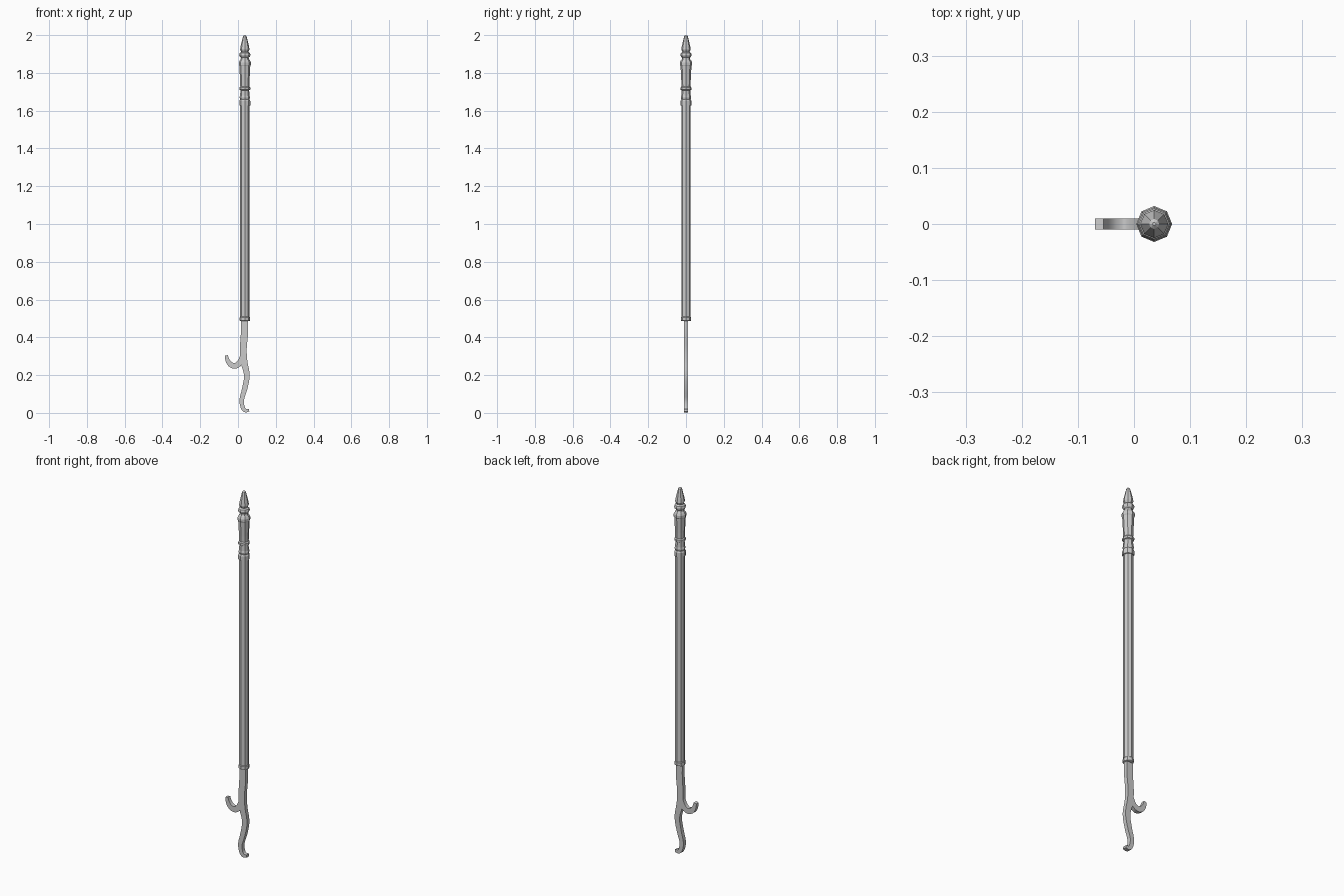
import bpy, bmesh, math
from mathutils import Vector

if "Cube" in bpy.data.objects:
    bpy.data.objects.remove(bpy.data.objects["Cube"])

CX = 0.036      # axis of the pole
SIDES = 8


def finish(name, bm):
    bmesh.ops.recalc_face_normals(bm, faces=bm.faces)
    mesh = bpy.data.meshes.new(name)
    bm.to_mesh(mesh)
    bm.free()
    ob = bpy.data.objects.new(name, mesh)
    bpy.context.collection.objects.link(ob)
    return ob


def lathe(name, profile):
    """Octagonal turned part from (radius, z) pairs, capped at both ends."""
    bm = bmesh.new()
    rings = []
    for r, z in profile:
        rings.append([bm.verts.new((CX + r * math.cos(i * math.tau / SIDES),
                                    r * math.sin(i * math.tau / SIDES), z))
                      for i in range(SIDES)])
    for a, b in zip(rings, rings[1:]):
        for i in range(SIDES):
            j = (i + 1) % SIDES
            bm.faces.new((a[i], a[j], b[j], b[i]))
    bm.faces.new(rings[0])
    bm.faces.new(rings[-1])
    return finish(name, bm)


def catmull(pts, steps=3):
    p = [Vector(q) for q in pts]
    p = [2 * p[0] - p[1]] + p + [2 * p[-1] - p[-2]]
    out = []
    for a, b, c, d in zip(p, p[1:], p[2:], p[3:]):
        for s in range(steps):
            t = s / steps
            out.append(0.5 * (2 * b + (c - a) * t + (2 * a - 5 * b + 4 * c - d) * t * t
                              + (3 * b - a - 3 * c + d) * t ** 3))
    return out + [p[-2]]


def flat_bar(name, pts, half_depth):
    """Curved flat bar along (x, z, half width) points."""
    line = catmull(pts)
    bm = bmesh.new()
    rings = []
    for i, q in enumerate(line):
        t = line[min(i + 1, len(line) - 1)] - line[max(i - 1, 0)]
        n = Vector((-t.y, t.x)).normalized() * q.z
        rings.append([bm.verts.new((q.x + s * n.x, y, q.y + s * n.y))
                      for s, y in ((1, -half_depth), (-1, -half_depth),
                                   (-1, half_depth), (1, half_depth))])
    for a, b in zip(rings, rings[1:]):
        for i in range(4):
            j = (i + 1) % 4
            bm.faces.new((a[i], a[j], b[j], b[i]))
    bm.faces.new(rings[0])
    bm.faces.new(rings[-1])
    ob = finish(name, bm)
    bpy.ops.object.select_all(action='DESELECT')
    ob.select_set(True)
    bpy.context.view_layer.objects.active = ob
    bpy.ops.object.shade_smooth_by_angle(angle=math.radians(40))
    return ob


# Pole shaft with its lower ferrule
lathe("shaft", [(0.022, 0.486), (0.027, 0.488), (0.027, 0.506), (0.0245, 0.509),
                (0.0245, 1.632)])

# Turned handle: collar, ring, grip and flange
lathe("handle", [(0.024, 1.626), (0.029, 1.628), (0.029, 1.652), (0.025, 1.660),
                 (0.028, 1.670), (0.025, 1.680), (0.023, 1.708), (0.029, 1.711),
                 (0.029, 1.722), (0.024, 1.728), (0.025, 1.760), (0.029, 1.838),
                 (0.032, 1.843), (0.032, 1.856), (0.027, 1.866), (0.022, 1.872),
                 (0.020, 1.884)])

# Finial: bead and pointed bud
lathe("finial", [(0.020, 1.880), (0.027, 1.886), (0.030, 1.895), (0.027, 1.905),
                 (0.019, 1.911), (0.025, 1.924), (0.022, 1.942), (0.013, 1.980),
                 (0.009, 1.995), (0.003, 2.000)])

# Iron stem with curled foot
flat_bar("hook_stem", [(0.034, 0.50, 0.019), (0.034, 0.42, 0.019), (0.028, 0.34, 0.018),
                       (0.032, 0.27, 0.018), (0.047, 0.20, 0.015), (0.036, 0.13, 0.014),
                       (0.020, 0.07, 0.012), (0.025, 0.03, 0.011), (0.038, 0.013, 0.010),
                       (0.059, 0.014, 0.007)], 0.0105)

# Side hook curling up to the left
flat_bar("side_hook", [(0.027, 0.31, 0.012), (0.011, 0.268, 0.015), (-0.015, 0.249, 0.015),
                       (-0.041, 0.258, 0.014), (-0.056, 0.28, 0.011),
                       (-0.062, 0.304, 0.008)], 0.0102)
